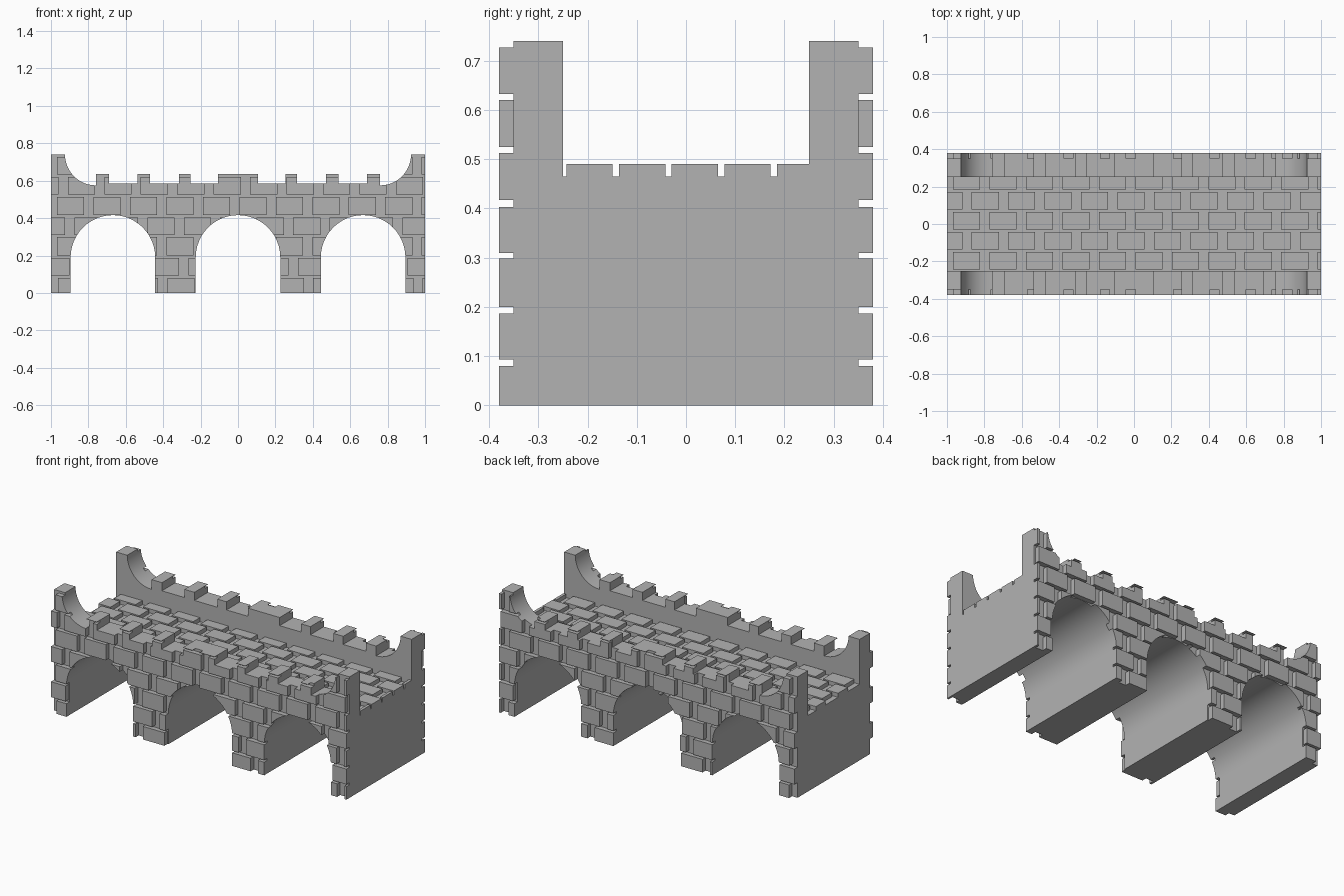
import bpy, bmesh, math

cube = bpy.data.objects.get("Cube")
if cube:
    bpy.data.objects.remove(cube)

stone = bpy.data.materials.new("grey_stone")
stone.use_nodes = True
stone.diffuse_color = (0.45, 0.45, 0.45, 1)
stone.node_tree.nodes["Principled BSDF"].inputs["Base Color"].default_value = (0.45, 0.45, 0.45, 1)

DECK, PARAPET, MERLON, POST = 0.465, 0.585, 0.635, 0.74


def finish(name, bm):
    bmesh.ops.recalc_face_normals(bm, faces=bm.faces)
    mesh = bpy.data.meshes.new(name)
    bm.to_mesh(mesh)
    bm.free()
    mesh.materials.append(stone)
    ob = bpy.data.objects.new(name, mesh)
    bpy.context.collection.objects.link(ob)
    return ob


def prism(name, outline, y0, y1):
    """Extrude an x-z outline from y0 to y1."""
    bm = bmesh.new()
    face = bm.faces.new([bm.verts.new((x, y0, z)) for x, z in outline])
    out = bmesh.ops.extrude_face_region(bm, geom=[face])
    verts = [v for v in out["geom"] if isinstance(v, bmesh.types.BMVert)]
    bmesh.ops.translate(bm, verts=verts, vec=(0, y1 - y0, 0))
    return finish(name, bm)


def add_box(bm, x0, x1, y0, y1, z0, z1):
    verts = bmesh.ops.create_cube(bm, size=1)["verts"]
    bmesh.ops.scale(bm, verts=verts, vec=(x1 - x0, y1 - y0, z1 - z0))
    bmesh.ops.translate(bm, verts=verts, vec=((x0 + x1) / 2, (y0 + y1) / 2, (z0 + z1) / 2))


def smooth(ob):
    bpy.ops.object.select_all(action="DESELECT")
    ob.select_set(True)
    bpy.context.view_layer.objects.active = ob
    bpy.ops.object.shade_smooth_by_angle(angle=math.radians(25))


# Underside with three round arches, running from left to right
RADIUS, SPRING, STEPS = 0.226, 0.19, 24
under = [(-1, 0)]
for cx in (-0.669, 0, 0.669):
    under.append((cx - RADIUS, 0))
    for i in range(STEPS + 1):
        a = math.pi * (1 - i / STEPS)
        under.append((cx + RADIUS * math.cos(a), SPRING + RADIUS * math.sin(a)))
    under.append((cx + RADIUS, 0))
under.append((1, 0))

# Parapet top: end post, concave sweep and merlons, mirrored about the centre
half = [(0.107, MERLON), (0.107, PARAPET)]
for x0, x1 in ((0.253, 0.315), (0.47, 0.537)):
    half += [(x0, PARAPET), (x0, MERLON), (x1, MERLON), (x1, PARAPET)]
half += [(0.69, PARAPET), (0.69, MERLON), (0.76, MERLON)]
for i in range(13):
    a = math.pi / 2 * i / 12
    half.append((0.76 + 0.165 * math.sin(a), POST - 0.165 * math.cos(a)))
half.append((1, POST))
wall = under + half[::-1] + [(-x, z) for x, z in half]

# Bridge body and side walls
smooth(prism("bridge_body", under + [(1, DECK), (-1, DECK)], -0.25, 0.25))
for side, s in (("front", -1), ("back", 1)):
    smooth(prism(side + "_wall", wall, *sorted((s * 0.25, s * 0.35))))


def brick_row(bm, start, pitch, width, y0, y1, z0, z1):
    x = start - pitch
    while x < 1:
        if x + width > -1:
            add_box(bm, x, x + width, y0, y1, z0, z1)
        x += pitch


# Facing bricks, trimmed to the wall outline
rows = ((-0.05, 0.08, -0.963), (0.093, 0.187, -0.85), (0.2, 0.298, -0.968),
        (0.31, 0.403, -0.875), (0.417, 0.513, -0.968), (0.525, 0.62, -0.91),
        (0.633, 0.727, -0.968))
trim = prism("brick_trimmer", wall, -0.5, 0.5)
trim.hide_render = True
for side, s in (("front", -1), ("back", 1)):
    bm = bmesh.new()
    y0, y1 = sorted((s * 0.38, s * 0.345))
    for z0, z1, start in rows:
        brick_row(bm, start, 0.195, 0.145, y0, y1, z0, z1)
    bricks = finish(side + "_bricks", bm)
    mod = bricks.modifiers.new("trim", "BOOLEAN")
    mod.operation, mod.solver, mod.object = "INTERSECT", "EXACT", trim
    bpy.context.view_layer.objects.active = bricks
    bpy.ops.object.modifier_apply(modifier=mod.name)
    smooth(bricks)
bpy.data.objects.remove(trim)

# Paving bricks on the deck, cut off flush with both ends
bm = bmesh.new()
for i in range(5):
    y0 = -0.243 + i * 0.107
    brick_row(bm, -0.968 + 0.1 * (i % 2), 0.195, 0.145, y0, min(y0 + 0.094, 0.25), DECK - 0.005, 0.49)
for v in bm.verts:
    v.co.x = max(-1, min(1, v.co.x))
finish("deck_paving", bm)
